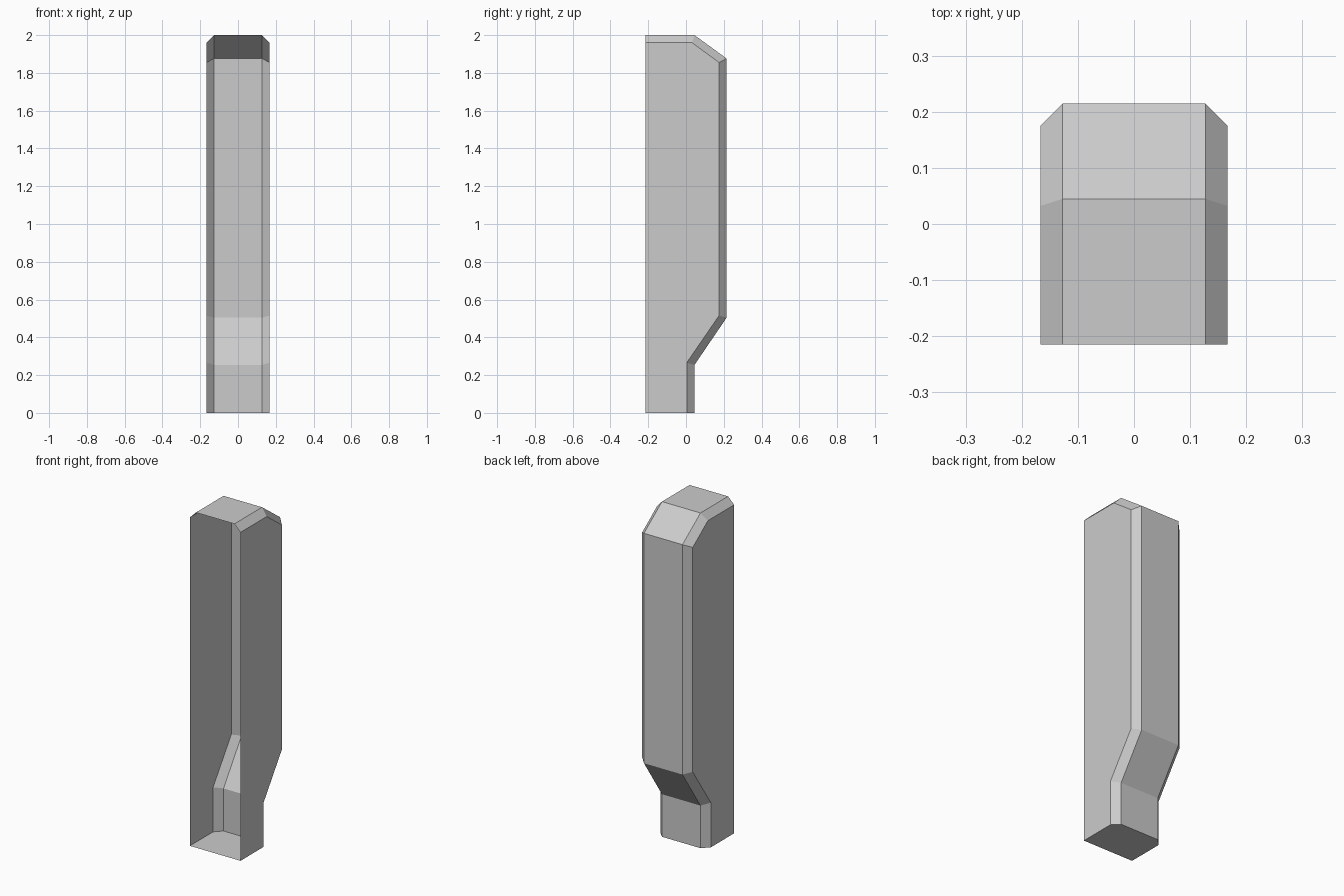
import bpy, bmesh

if "Cube" in bpy.data.objects:
    bpy.data.objects.remove(bpy.data.objects["Cube"])

# Side profiles (y, z): full-depth centre section and the inset side wall
centre = [(-0.215, 0), (0.045, 0), (0.045, 0.254), (0.215, 0.504),
          (0.215, 1.876), (0.045, 2.0), (-0.215, 2.0)]
side = [(-0.215, 0), (0.004, 0), (0.004, 0.266), (0.175, 0.515),
        (0.175, 1.855), (0.032, 1.96), (-0.215, 1.96)]

bm = bmesh.new()


def section(x, profile):
    return [bm.verts.new((x, y, z)) for y, z in profile]


loops = [section(-0.167, side), section(-0.127, centre),
         section(0.127, centre), section(0.167, side)]

# Chamfers, back panels and top, lofted between sections (front stays open)
for a, b in zip(loops, loops[1:]):
    for i in range(1, len(a) - 1):
        bm.faces.new((a[i], a[i + 1], b[i + 1], b[i]))

# Flat side walls
bm.faces.new(loops[0])
bm.faces.new(loops[3][::-1])

# Bottom plate
bm.faces.new([loops[0][0]] + [l[1] for l in loops] + [loops[3][0]])

# Drop the unused front-bottom points and face the shell outward
bmesh.ops.delete(bm, geom=[v for v in bm.verts if not v.link_faces], context='VERTS')
bmesh.ops.recalc_face_normals(bm, faces=bm.faces[:])
bm.faces.ensure_lookup_table()
wall = min(bm.faces, key=lambda f: f.calc_center_median().x)
if wall.normal.x > 0:
    bmesh.ops.reverse_faces(bm, faces=bm.faces[:])

mesh = bpy.data.meshes.new("open_pillar_shell")
bm.to_mesh(mesh)
bm.free()
obj = bpy.data.objects.new("open_pillar_shell", mesh)
bpy.context.collection.objects.link(obj)
